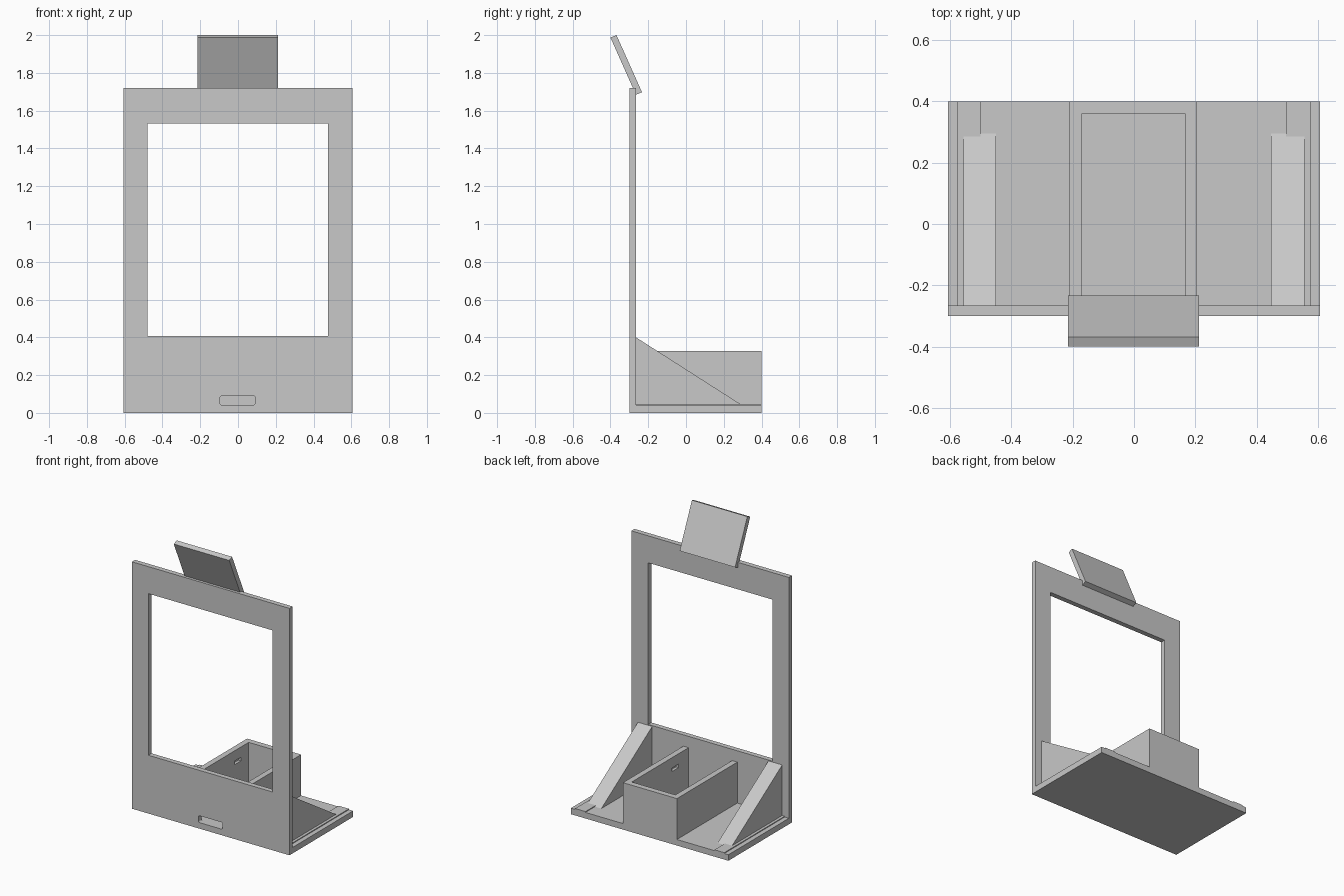
import bpy
import bmesh

default = bpy.data.objects.get("Cube")
if default:
    bpy.data.objects.remove(default, do_unlink=True)

GREY = (0.58, 0.58, 0.58, 1)
plastic = bpy.data.materials.new("plain grey")
plastic.use_nodes = True
plastic.diffuse_color = GREY
plastic.node_tree.nodes["Principled BSDF"].inputs["Base Color"].default_value = GREY


def prism(name, profile, x0, x1):
    """Extrude a (y, z) outline along x."""
    bm = bmesh.new()
    face = bm.faces.new([bm.verts.new((x0, y, z)) for y, z in profile])
    ext = bmesh.ops.extrude_face_region(bm, geom=[face])
    moved = [v for v in ext["geom"] if isinstance(v, bmesh.types.BMVert)]
    bmesh.ops.translate(bm, verts=moved, vec=(x1 - x0, 0, 0))
    bmesh.ops.recalc_face_normals(bm, faces=bm.faces)
    mesh = bpy.data.meshes.new(name)
    bm.to_mesh(mesh)
    bm.free()
    mesh.materials.append(plastic)
    obj = bpy.data.objects.new(name, mesh)
    bpy.context.collection.objects.link(obj)
    return obj


def box(name, x, y, z):
    outline = [(y[0], z[0]), (y[1], z[0]), (y[1], z[1]), (y[0], z[1])]
    return prism(name, outline, *x)


def round_corners(obj, radius):
    """Round the edges that run along y."""
    bm = bmesh.new()
    bm.from_mesh(obj.data)
    edges = [e for e in bm.edges if abs(e.verts[0].co.y - e.verts[1].co.y) > 0.01]
    bmesh.ops.bevel(bm, geom=edges, offset=radius, segments=3, profile=0.5, affect='EDGES')
    bm.to_mesh(obj.data)
    bm.free()


def cut(target, cutter):
    cutter.hide_render = True
    mod = target.modifiers.new("cut", 'BOOLEAN')
    mod.operation = 'DIFFERENCE'
    mod.solver = 'EXACT'
    mod.object = cutter
    bpy.context.view_layer.objects.active = target
    bpy.ops.object.modifier_apply(modifier=mod.name)
    bpy.data.objects.remove(cutter, do_unlink=True)


HALF, FRONT, INNER, BACK = 0.607, -0.30, -0.265, 0.40
FLOOR, STRIP = 0.042, 0.048

# Upright frame with a large window and a small slot
panel = box("front_panel", (-HALF, HALF), (FRONT, INNER), (0, 1.72))
cut(panel, box("window_cutter", (-0.48, 0.477), (-0.4, -0.2), (0.406, 1.532)))
slot = box("slot_cutter", (-0.095, 0.09), (-0.4, -0.2), (FLOOR, 0.09))
round_corners(slot, 0.009)
cut(panel, slot)

# Base plate
box("base_plate", (-HALF, HALF), (INNER, BACK), (0, FLOOR))

# Open-topped compartment behind the panel, with a small recess in each side wall
tray = box("compartment", (-0.21, 0.206), (INNER, BACK), (FLOOR, 0.327))
cut(tray, box("pocket_cutter", (-0.17, 0.166), (-0.3, 0.36), (0, 0.4)))
cut(tray, box("recess_cutter", (-0.19, -0.16), (0.205, 0.275), (0.23, 0.255)))
cut(tray, box("recess_cutter", (0.156, 0.186), (-0.155, -0.085), (0.23, 0.255)))

# Sloping braces and the raised strips beneath them
for side, inner, edge in (("right", -0.45, -0.50), ("left", 0.446, 0.495)):
    s = -1 if side == "right" else 1
    prism(side + "_brace", [(INNER, FLOOR), (0.295, FLOOR), (INNER, 0.40)], inner, s * 0.556)
    box(side + "_strip", sorted((edge, s * 0.575)), (INNER, BACK), (FLOOR, STRIP))

# Tilted plate on top
prism("top_sign", [(-0.40, 1.987), (-0.368, 2.0), (-0.233, 1.698), (-0.265, 1.684)],
      -0.215, 0.212)
